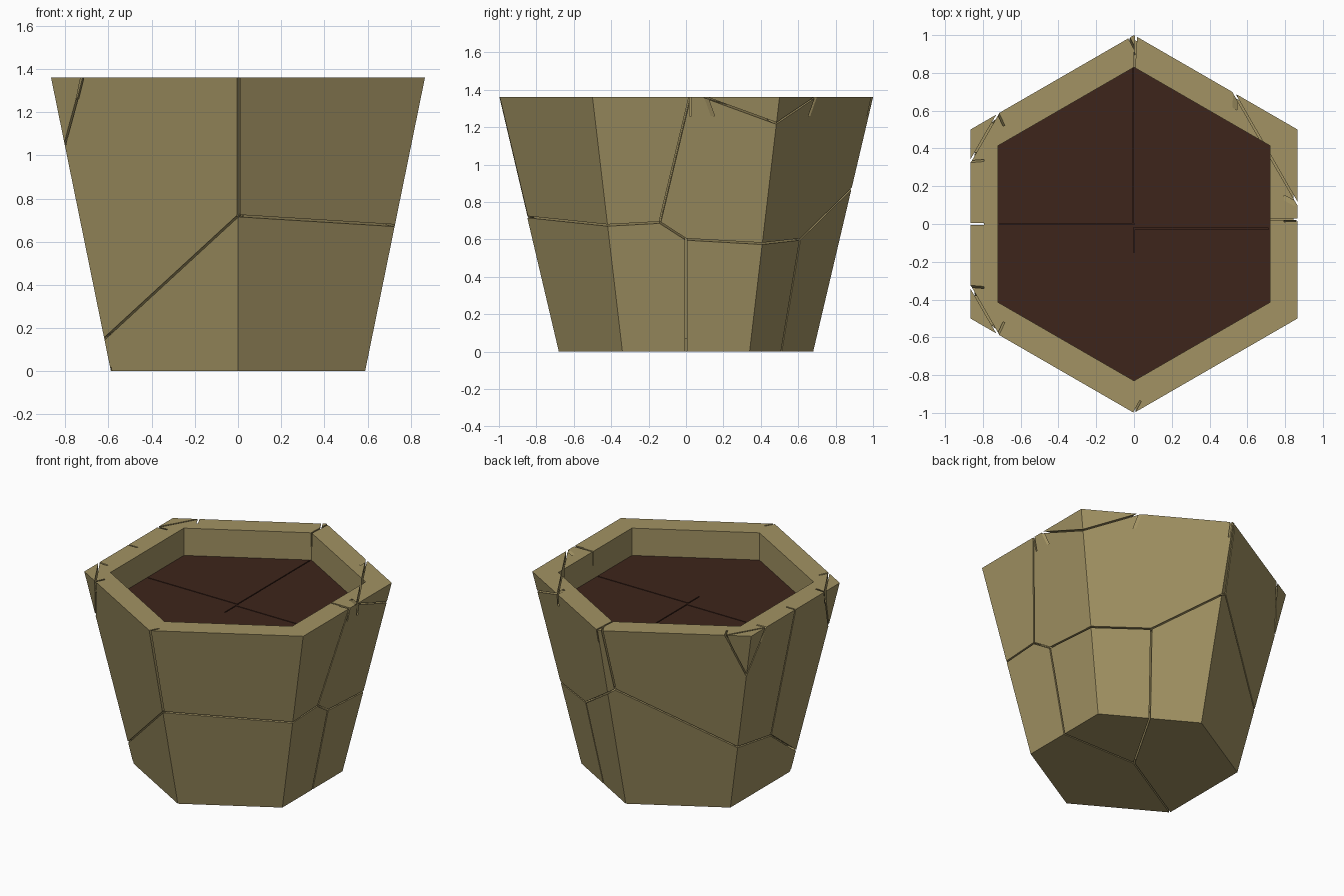
import bpy, bmesh
from math import cos, sin, radians
from mathutils import Vector

if "Cube" in bpy.data.objects:
    bpy.data.objects.remove(bpy.data.objects["Cube"])

H, R_BOT, R_TOP, R_IN, SOIL_Z = 1.36, 0.68, 1.0, 0.83, 1.165


def material(name, rgb):
    m = bpy.data.materials.new(name)
    m.diffuse_color = (*rgb, 1)
    m.use_nodes = True
    m.node_tree.nodes["Principled BSDF"].inputs["Base Color"].default_value = m.diffuse_color
    return m


def corner(k, r, z):
    a = radians(60 * k - 90)
    return Vector((r * cos(a), r * sin(a), z))


def wall(k, t, z):
    # Point on outer wall k, fraction t between its two corners, height z
    r = R_BOT + (R_TOP - R_BOT) * z / H
    return corner(k, r, z).lerp(corner(k + 1, r, z), t)


def lathe6(name, profile, mat):
    # Closed six-sided solid from (radius, height) rings
    bm = bmesh.new()
    rings = [[bm.verts.new(corner(k, r, z)) for k in range(6)] for r, z in profile]
    for a, b in zip(rings, rings[1:]):
        for k in range(6):
            j = (k + 1) % 6
            bm.faces.new((a[k], a[j], b[j], b[k]))
    bm.faces.new(rings[0])
    bm.faces.new(rings[-1])
    return finish(name, bm, mat)


def finish(name, bm, mat):
    bmesh.ops.recalc_face_normals(bm, faces=bm.faces)
    me = bpy.data.meshes.new(name)
    bm.to_mesh(me)
    bm.free()
    ob = bpy.data.objects.new(name, me)
    bpy.context.collection.objects.link(ob)
    me.materials.append(mat)
    return ob


def groove(bm, a, b, n, width, depth):
    # Thin slab that follows one crack line
    d = (b - a).normalized()
    s = d.cross(n).normalized() * width / 2
    a, b = a - d * 0.002, b + d * 0.002
    lo, hi = [[bm.verts.new(p + o + n * h) for p, o in
               ((a, -s), (b, -s), (b, s), (a, s))] for h in (-depth, 0.03)]
    bm.faces.new(lo)
    bm.faces.new(hi)
    for i in range(4):
        j = (i + 1) % 4
        bm.faces.new((lo[i], lo[j], hi[j], hi[i]))


def carve(target, name, bm, mat):
    cutter = finish(name, bm, mat)
    cutter.hide_render = True
    cutter.hide_viewport = True
    mod = target.modifiers.new("cracks", 'BOOLEAN')
    mod.operation, mod.solver = 'DIFFERENCE', 'EXACT'
    mod.object, mod.use_self = cutter, True


clay = material("clay", (0.36, 0.29, 0.125))
earth = material("earth", (0.048, 0.018, 0.011))

# Pot body and soil
pot = lathe6("pot", [(R_BOT, 0), (R_TOP, H), (R_IN, H), (R_IN, 1.08)], clay)
soil = lathe6("soil", [(R_IN, 1.07), (R_IN, SOIL_Z)], earth)

# Cracks on the outer walls: wall number -> polylines of (fraction, height)
cracks = {
    0: [[(0, .72), (1, .675)]],
    1: [[(0, .675), (.334, .69), (.52, H)], [(.334, .69), (.5, .6), (1, .577)],
        [(.5, .6), (.5, 0)], [(.6, H), (1, 1.22)]],
    2: [[(0, 1.22), (.38, H)], [(0, .577), (.486, .6), (1, .87)], [(.486, .6), (.5, 0)]],
    3: [[(0, .87), (.06, .9), (1, .48)], [(.06, .9), (.03, H)], [(.83, H), (1, 1.05)]],
    4: [[(0, .48), (.5, .41), (1, .15)], [(.5, .41), (.5, H)],
        [(.17, H), (0, 1.05)], [(.83, H), (1, 1.05)]],
    5: [[(0, .15), (1, .72), (1, H)], [(0, 1.05), (.17, H)]],
}
bm = bmesh.new()
for k, lines in cracks.items():
    n = (wall(k, 1, 0) - wall(k, 0, 0)).cross(wall(k, 0, H) - wall(k, 0, 0)).normalized()
    for line in lines:
        for p, q in zip(line, line[1:]):
            groove(bm, wall(k, *p), wall(k, *q), n, 0.01, 0.07)

# Cracks across the rim
up = Vector((0, 0, 1))
for x0, y0, x1, y1 in [(.52, .71, .87, .10), (-.72, .585, -.866, .332),
                       (-.72, -.585, -.866, -.332), (0, .81, .012, 1.0), (.7, .025, .87, .025)]:
    groove(bm, Vector((x0, y0, H)), Vector((x1, y1, H)), up, 0.01, 0.1)

# Cracks under the base
for p in (wall(1, .5, 0), wall(2, .5, 0), wall(5, 0, 0)):
    groove(bm, Vector((0, 0, 0)), p, -up, 0.01, 0.07)
carve(pot, "pot_crack_cutter", bm, clay)

# Fine cracks in the soil
bm = bmesh.new()
for x0, y0, x1, y1 in [(-.005, 0, -.005, .82), (0, -.02, 0, -.15),
                       (0, -.025, .71, -.025), (-.71, 0, 0, 0)]:
    groove(bm, Vector((x0, y0, SOIL_Z)), Vector((x1, y1, SOIL_Z)), up, 0.007, 0.05)
carve(soil, "soil_crack_cutter", bm, earth)
